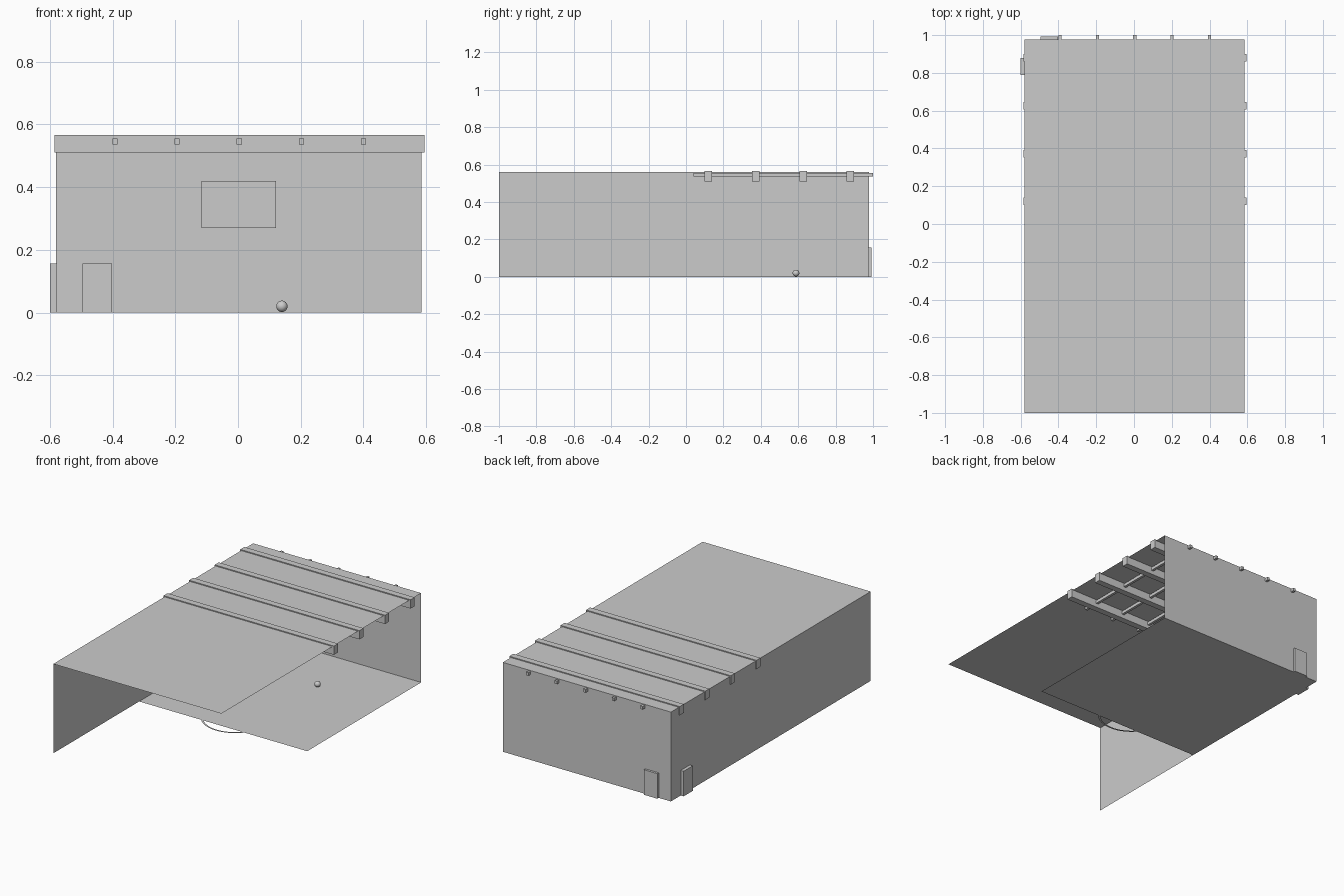
import bpy, bmesh
from math import cos, sin, tau

if "Cube" in bpy.data.objects:
    bpy.data.objects.remove(bpy.data.objects["Cube"])

X0, X1 = -0.58, 0.585      # side walls
Y0, Y1 = -1.0, 0.978       # front and back ends
TOP = 0.56


def make(name, bm):
    mesh = bpy.data.meshes.new(name)
    bm.to_mesh(mesh)
    bm.free()
    ob = bpy.data.objects.new(name, mesh)
    bpy.context.collection.objects.link(ob)
    return ob


def sheet(name, *corners):
    bm = bmesh.new()
    bm.faces.new([bm.verts.new(c) for c in corners])
    return make(name, bm)


def box(name, x, y, z):
    bm = bmesh.new()
    bmesh.ops.create_cube(bm, size=1)
    for v in bm.verts:
        v.co = [r[0] + (c + 0.5) * (r[1] - r[0]) for c, r in zip(v.co, (x, y, z))]
    return make(name, bm)


def flat_ring(name, centre, outer, inner, sides):
    bm = bmesh.new()
    cx, cy, cz = centre
    loops = [[bm.verts.new((cx + r * cos(tau * i / sides), cy + r * sin(tau * i / sides), cz))
              for i in range(sides)] for r in (outer, inner)]
    for i in range(sides):
        j = (i + 1) % sides
        bm.faces.new((loops[0][i], loops[0][j], loops[1][j], loops[1][i]))
    return make(name, bm)


# Open room shell: half floor, ceiling, left wall and back wall
FLOOR_Y = -0.15
sheet("floor", (X0, FLOOR_Y, 0), (X1, FLOOR_Y, 0), (X1, Y1, 0), (X0, Y1, 0))
sheet("ceiling", (X0, Y0, TOP), (X0, Y1, TOP), (X1, Y1, TOP), (X1, Y0, TOP))
sheet("left_wall", (X0, Y0, 0), (X0, Y1, 0), (X0, Y1, TOP), (X0, Y0, TOP))
sheet("back_wall", (X0, Y1, 0), (X1, Y1, 0), (X1, Y1, TOP), (X0, Y1, TOP))

# Ceiling beams across and slimmer beams along the room
for i in range(4):
    y = 0.12 + i * 0.253
    box(f"cross_beam_{i + 1}", (-0.586, 0.595), (y - 0.02, y + 0.02), (0.511, 0.566))
for i in range(5):
    x = 0.004 + (i - 2) * 0.198
    box(f"long_beam_{i + 1}", (x - 0.008, x + 0.008), (0.04, 1.0), (0.536, 0.555))

# Doors
box("back_door", (-0.496, -0.402), (0.972, 0.992), (0, 0.157))
box("side_door", (-0.6, -0.577), (0.79, 0.88), (0, 0.157))

# Hoop
sheet("backboard", (-0.116, 0.922, 0.27), (0.121, 0.922, 0.27),
      (0.121, 0.922, 0.42), (-0.116, 0.922, 0.42))
flat_ring("hoop_rim", (0.002, 0.886, 0.334), 0.036, 0.031, 32)

# Centre circle marking, running past the floor edge
flat_ring("centre_circle", (0, -0.025, 0), 0.195, 0.183, 48)

# Ball
bm = bmesh.new()
bmesh.ops.create_uvsphere(bm, u_segments=24, v_segments=16, radius=0.018)
bmesh.ops.translate(bm, verts=bm.verts, vec=(0.14, 0.588, 0.02))
for f in bm.faces:
    f.smooth = True
make("ball", bm)
